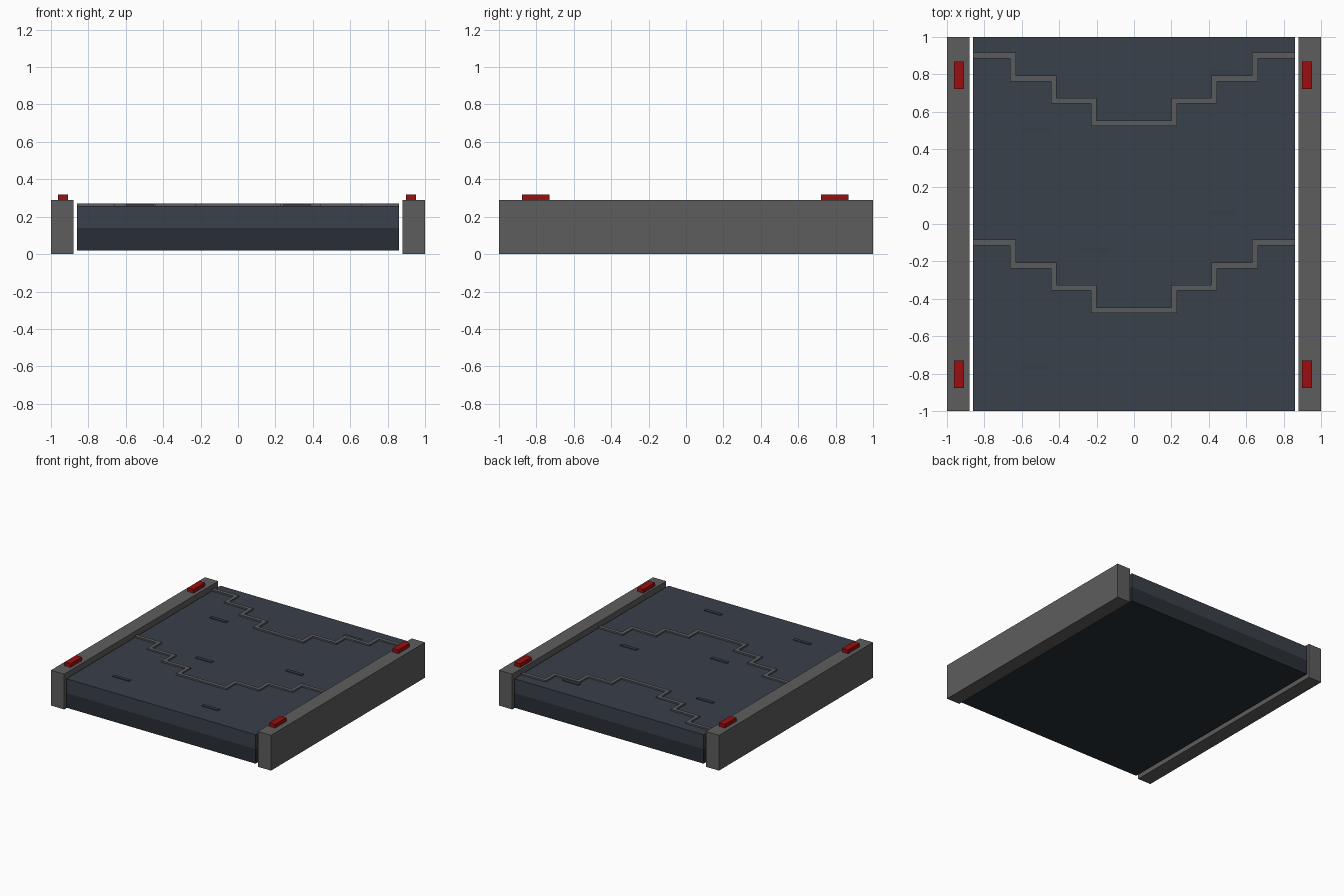
import bpy, bmesh

if "Cube" in bpy.data.objects:
    bpy.data.objects.remove(bpy.data.objects["Cube"])


def material(name, r, g, b):
    m = bpy.data.materials.new(name)
    m.diffuse_color = (r, g, b, 1)
    m.use_nodes = True
    m.node_tree.nodes["Principled BSDF"].inputs["Base Color"].default_value = m.diffuse_color
    return m


RAIL = material("rail_grey", 0.11, 0.11, 0.11)
BELT = material("belt_slate", 0.042, 0.052, 0.070)
UNDER = material("underside_slate", 0.022, 0.028, 0.037)
DASH = material("scuff_slate", 0.039, 0.049, 0.066)
STRIP = material("strip_grey", 0.10, 0.105, 0.11)
RED = material("marker_red", 0.33, 0.004, 0.005)


def finish(name, bm, mat):
    bmesh.ops.recalc_face_normals(bm, faces=bm.faces)
    mesh = bpy.data.meshes.new(name)
    bm.to_mesh(mesh)
    bm.free()
    mesh.materials.append(mat)
    ob = bpy.data.objects.new(name, mesh)
    bpy.context.collection.objects.link(ob)
    return ob


def box(name, x, y, z, mat):
    bm = bmesh.new()
    bmesh.ops.create_cube(bm, size=1)
    for v in bm.verts:
        v.co = [lo + (c + 0.5) * (hi - lo) for c, (lo, hi) in zip(v.co, (x, y, z))]
    return finish(name, bm, mat)


# Side rails with red markers near each end
for side, rail_x, marker_x in (("left", (-1, -0.88), (-0.963, -0.909)),
                               ("right", (0.88, 1), (0.898, 0.952))):
    box(f"{side}_rail", rail_x, (-1, 1), (0, 0.29), RAIL)
    box(f"{side}_front_marker", marker_x, (-0.877, -0.73), (0.29, 0.32), RED)
    box(f"{side}_back_marker", marker_x, (0.722, 0.87), (0.29, 0.32), RED)

# Belt: upper layer and darker lower layer
box("belt_upper", (-0.86, 0.86), (-1, 1), (0.14, 0.258), BELT)
box("belt_lower", (-0.86, 0.86), (-1, 1), (0.02, 0.14), UNDER)

# Stepped chevron strips: one mirrored centre line, offset to a constant width
half = [(0.0, 0.538), (0.215, 0.538), (0.215, 0.659), (0.430, 0.659),
        (0.430, 0.778), (0.647, 0.778), (0.647, 0.901), (0.86, 0.901)]
W = 0.015


def stepped_strip(name, shift):
    # Upper edge shifts inward at risers, lower edge outward
    upper = [(x - W if 0 < x < 0.86 else x, y + W + shift) for x, y in half[1:]]
    lower = [(x + W if 0 < x < 0.86 else x, y - W + shift) for x, y in half[1:]]
    right = lower + upper[::-1]
    outline = right + [(-x, y) for x, y in right[::-1]]
    bm = bmesh.new()
    face = bm.faces.new([bm.verts.new((x, y, 0.25)) for x, y in outline])
    top = bmesh.ops.extrude_face_region(bm, geom=[face])["geom"]
    for v in top:
        if isinstance(v, bmesh.types.BMVert):
            v.co.z = 0.27
    finish(name, bm, STRIP)


stepped_strip("front_chevron_strip", -1)
stepped_strip("back_chevron_strip", 0)

# Small raised scuffs scattered over the belt
scuffs = [(-0.525, 0.50), (0.475, 0.06), (-0.21, -0.14),
          (-0.525, -0.76), (0.315, -0.805), (0.475, 0.81)]
for i, (x, y) in enumerate(scuffs):
    box(f"belt_scuff_{i + 1}", (x - 0.075, x + 0.075), (y - 0.014, y + 0.014),
        (0.25, 0.264), DASH)
